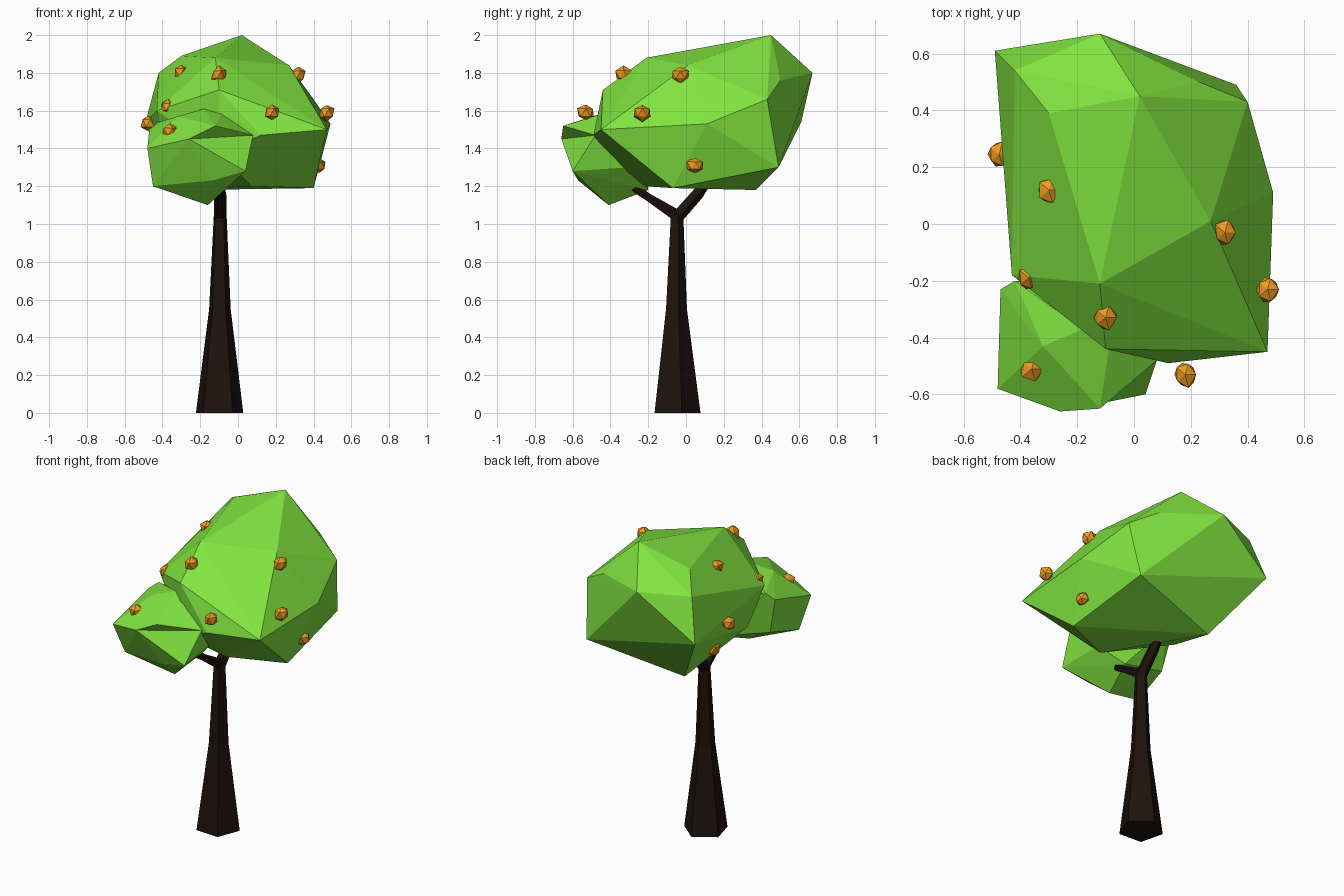
import bpy, bmesh, random
from math import cos, sin, tau
from mathutils import Vector

if "Cube" in bpy.data.objects:
    bpy.data.objects.remove(bpy.data.objects["Cube"])

random.seed(4)


def material(name, rgb):
    m = bpy.data.materials.new(name)
    m.diffuse_color = (*rgb, 1)
    m.use_nodes = True
    m.node_tree.nodes["Principled BSDF"].inputs["Base Color"].default_value = m.diffuse_color
    return m


GREEN = material("leaf_green", (0.22, 0.78, 0.05))
BARK = material("dark_bark", (0.013, 0.006, 0.004))
ORANGE = material("fruit_orange", (0.85, 0.33, 0.015))


def finish(bm, name, mat):
    bmesh.ops.recalc_face_normals(bm, faces=bm.faces)
    me = bpy.data.meshes.new(name)
    bm.to_mesh(me)
    bm.free()
    me.materials.append(mat)
    ob = bpy.data.objects.new(name, me)
    bpy.context.collection.objects.link(ob)
    return ob


def hull(name, points, mat):
    """Faceted convex clump around a few corner points."""
    bm = bmesh.new()
    for p in points:
        bm.verts.new(p)
    bmesh.ops.convex_hull(bm, input=bm.verts)
    loose = [v for v in bm.verts if not v.link_faces]
    bmesh.ops.delete(bm, geom=loose, context='VERTS')
    return finish(bm, name, mat)


def limb(name, path, sides, flat=False):
    """Tapered tube through (x, y, z, radius) stations."""
    bm = bmesh.new()
    rings = []
    for i, (x, y, z, r) in enumerate(path):
        a, b = path[max(i - 1, 0)], path[min(i + 1, len(path) - 1)]
        d = Vector((0, 0, 1)) if flat else (Vector(b[:3]) - Vector(a[:3])).normalized()
        u = Vector((1, 0, 0))
        v = d.cross(u).normalized()
        rings.append([bm.verts.new(Vector((x, y, z)) + r * (u * cos(t) + v * sin(t)))
                      for t in (tau * (k + 0.2) / sides for k in range(sides))])
    for lo, hi in zip(rings, rings[1:]):
        for k in range(sides):
            n = (k + 1) % sides
            bm.faces.new((lo[k], lo[n], hi[n], hi[k]))
    bm.faces.new(rings[0])
    bm.faces.new(rings[-1])
    return finish(bm, name, BARK)


# Trunk and the two forked branches
limb("trunk", [(-0.1, -0.055, 0, 0.132), (-0.097, -0.055, 0.55, 0.06),
               (-0.095, -0.05, 1.04, 0.036), (-0.095, -0.05, 1.08, 0.02)], 5, flat=True)
limb("front_branch", [(-0.095, -0.045, 1.04, 0.034), (-0.095, -0.2, 1.14, 0.022),
                      (-0.1, -0.26, 1.18, 0.024), (-0.11, -0.33, 1.25, 0.012)], 5)
limb("back_branch", [(-0.095, -0.055, 1.03, 0.036), (-0.095, 0.06, 1.16, 0.034),
                     (-0.1, 0.18, 1.31, 0.01)], 5)

# Large leaf clump
hull("large_canopy", [
    (0.02, 0.45, 2.0), (-0.12, -0.21, 1.88), (0.27, 0.01, 1.84), (-0.30, 0.39, 1.89),
    (-0.42, 0.54, 1.8), (-0.12, 0.67, 1.8), (0.23, 0.5, 1.76), (0.40, 0.43, 1.66),
    (-0.49, 0.61, 1.54), (0.49, 0.11, 1.53), (0.47, -0.45, 1.5), (-0.10, -0.44, 1.71),
    (-0.43, -0.18, 1.6), (0.12, -0.49, 1.47), (0.36, 0.49, 1.3), (0.40, -0.07, 1.19),
    (-0.25, 0.37, 1.18), (0.07, -0.22, 1.2), (-0.1, -0.42, 1.37),
    (-0.38, -0.08, 1.36)], GREEN)

# Small leaf clump: upper half overhangs the lower half
shared = [(-0.48, -0.58, 1.4), (-0.26, -0.66, 1.45), (0.08, -0.48, 1.47),
          (-0.47, -0.23, 1.5), (-0.42, -0.2, 1.54)]
hull("small_canopy_top", shared + [
    (-0.12, -0.65, 1.52), (-0.32, -0.43, 1.57), (-0.18, -0.37, 1.61),
    (-0.08, -0.38, 1.6), (-0.05, -0.25, 1.4), (-0.2, -0.45, 1.35)], GREEN)
hull("small_canopy_bottom", shared + [
    (0.04, -0.6, 1.28), (-0.14, -0.57, 1.23), (-0.45, -0.5, 1.2), (-0.16, -0.41, 1.1),
    (-0.1, -0.2, 1.18), (-0.42, -0.25, 1.27), (0.02, -0.3, 1.3)], GREEN)

# Faceted fruits scattered over the leaves
fruits = [(-0.30, 0.12, 1.80), (-0.10, -0.33, 1.79), (0.32, -0.03, 1.79),
          (0.47, -0.23, 1.59), (0.18, -0.53, 1.59), (-0.37, -0.19, 1.62),
          (-0.36, -0.51, 1.485), (-0.475, 0.245, 1.535), (0.43, 0.05, 1.31),
          (-0.35, 0.22, 1.33)]
for i, p in enumerate(fruits):
    bm = bmesh.new()
    bmesh.ops.create_icosphere(bm, subdivisions=1, radius=0.05)
    for v in bm.verts:
        v.co *= random.uniform(0.85, 1.12)
    bmesh.ops.scale(bm, vec=(0.85, 0.98, 0.92), verts=bm.verts)
    bmesh.ops.translate(bm, vec=p, verts=bm.verts)
    finish(bm, f"fruit_{i + 1}", ORANGE)
